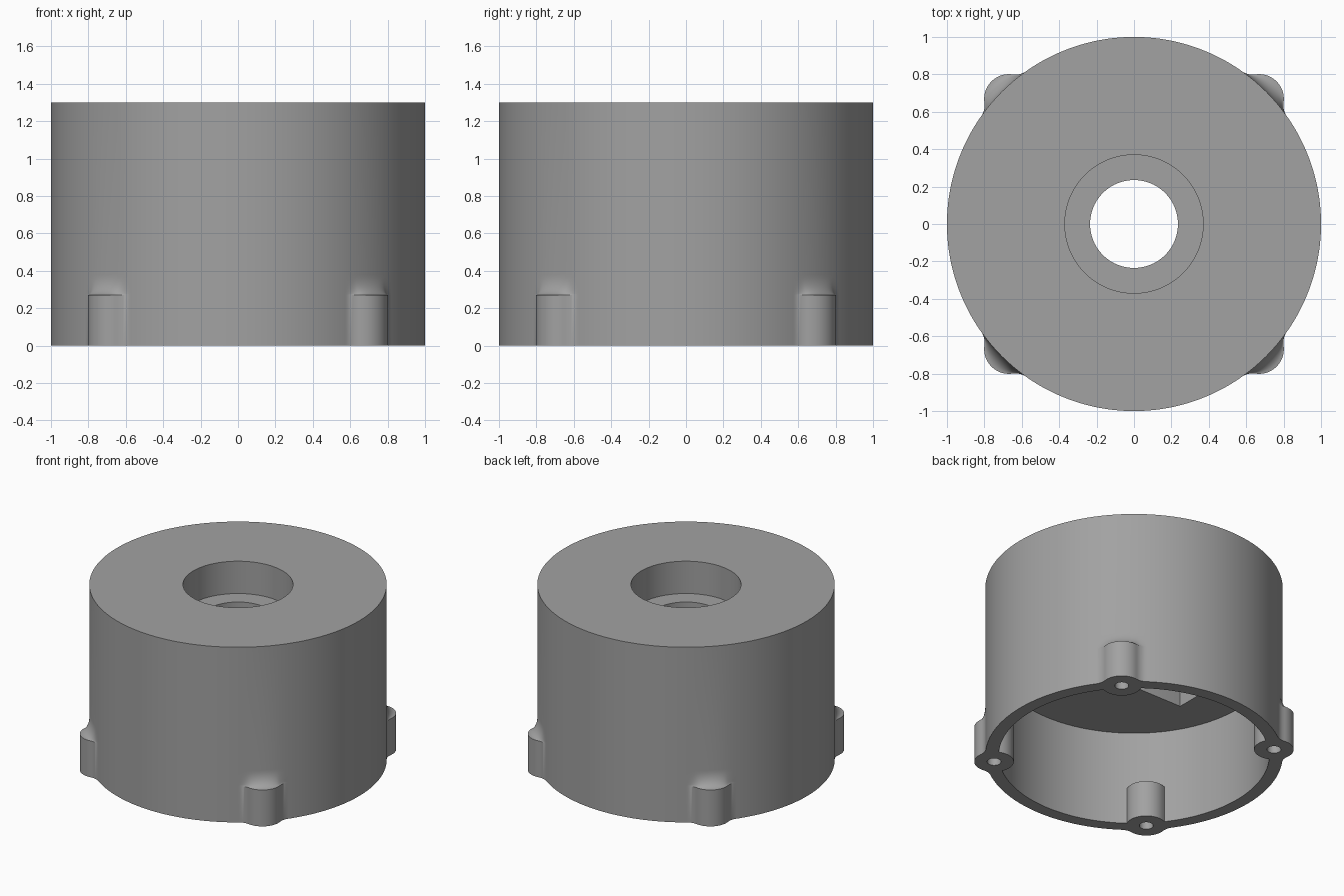
import bpy, bmesh, math

if "Cube" in bpy.data.objects:
    bpy.data.objects.remove(bpy.data.objects["Cube"])

BOSS_D, BOSS_R, BOSS_H = 0.945, 0.133, 0.27   # screw boss distance, radius, height
FILLET, FLARE = 0.10, 0.11                    # side fillet, height of the boss top sweep
CAVITY_R, CAVITY_H = 0.91, 0.70
HEIGHT, STEP_Z = 1.30, 1.06
N = 720

grey = bpy.data.materials.new("grey plastic")
grey.diffuse_color = (0.36, 0.36, 0.36, 1)
grey.use_nodes = True
grey.node_tree.nodes["Principled BSDF"].inputs["Base Color"].default_value = grey.diffuse_color


def mesh_object(name, bm):
    bmesh.ops.recalc_face_normals(bm, faces=bm.faces[:])
    me = bpy.data.meshes.new(name)
    bm.to_mesh(me)
    bm.free()
    me.materials.append(grey)
    ob = bpy.data.objects.new(name, me)
    bpy.context.collection.objects.link(ob)
    return ob


def ring_solid(name, layers, radius):
    """Closed solid from stacked rings; radius(phi, layer), phi = angle from nearest boss."""
    bm = bmesh.new()
    rings = []
    for layer in layers:
        ring = []
        for i in range(N):
            a = 2 * math.pi * i / N
            phi = abs(a % (math.pi / 2) - math.pi / 4)
            r = radius(phi, layer)
            ring.append(bm.verts.new((r * math.cos(a), r * math.sin(a), layer[0])))
        rings.append(ring)
    for lo, hi in zip(rings, rings[1:]):
        for i in range(N):
            j = (i + 1) % N
            bm.faces.new((lo[i], lo[j], hi[j], hi[i]))
    bm.faces.new(rings[0][::-1])
    bm.faces.new(rings[-1])
    return mesh_object(name, bm)


def cylinder(name, r, z0, z1, x=0, y=0, n=96):
    bm = bmesh.new()
    bmesh.ops.create_cone(bm, cap_ends=True, segments=n, radius1=r, radius2=r, depth=z1 - z0)
    bmesh.ops.translate(bm, verts=bm.verts[:], vec=(x, y, (z0 + z1) / 2))
    return mesh_object(name, bm)


def box(name, x0, x1, y0, y1, z0, z1):
    bm = bmesh.new()
    bmesh.ops.create_cube(bm, size=1)
    bmesh.ops.scale(bm, verts=bm.verts[:], vec=(x1 - x0, y1 - y0, z1 - z0))
    bmesh.ops.translate(bm, verts=bm.verts[:],
                        vec=((x0 + x1) / 2, (y0 + y1) / 2, (z0 + z1) / 2))
    return mesh_object(name, bm)


# Plan outline of the outer wall: boss arc, concave fillet, then the main cylinder
D_F = 1 + FILLET
PHI_F = math.acos((D_F**2 + BOSS_D**2 - (BOSS_R + FILLET)**2) / (2 * D_F * BOSS_D))
T = BOSS_R / (BOSS_R + FILLET)
PHI_T = math.atan2(T * D_F * math.sin(PHI_F),
                   BOSS_D + T * (D_F * math.cos(PHI_F) - BOSS_D))


def plan(phi):
    if phi < PHI_T:
        return BOSS_D * math.cos(phi) + math.sqrt(BOSS_R**2 - (BOSS_D * math.sin(phi))**2)
    if phi < PHI_F:
        d = PHI_F - phi
        return D_F * math.cos(d) - math.sqrt(max(0, FILLET**2 - (D_F * math.sin(d))**2))
    return 1.0


def cavity_radius(phi, layer):
    s = BOSS_R**2 - (BOSS_D * math.sin(phi))**2
    if layer[1] and s > 0:
        return min(CAVITY_R, BOSS_D * math.cos(phi) - math.sqrt(s))
    return CAVITY_R


# Outer body, with the boss tops sweeping up into the wall: (height, share of boss left)
layers = [(0, 1)]
for k in range(0, 91, 10):
    t = math.radians(k)
    layers.append((BOSS_H + FLARE * (1 - math.cos(t)), 1 - math.sin(t)))
layers.append((HEIGHT, 0))
housing = ring_solid("housing", layers,
                     lambda phi, layer: 1 + (plan(phi) - 1) * layer[1])

# Lower cavity leaving the inner halves of the bosses standing
cutters = [ring_solid("cavity_cutter",
                      [(-0.1, 1), (BOSS_H, 1), (BOSS_H + 0.0005, 0), (CAVITY_H, 0)],
                      cavity_radius)]

# Off-centre rectangular pocket in the cavity ceiling
cutters.append(box("pocket_cutter", -0.59, 0.25, -0.22, 0.22, 0.6, 0.93))

# Stepped centre bore and screw holes
cutters.append(cylinder("bore_cutter", 0.235, 0.6, 1.2))
cutters.append(cylinder("counterbore_cutter", 0.37, STEP_Z, 1.5))
c = BOSS_D * math.sqrt(0.5)
for sx in (-1, 1):
    for sy in (-1, 1):
        cutters.append(cylinder("screw_hole_cutter", 0.047, -0.1, 0.22, sx * c, sy * c, 32))

for cutter in cutters:
    mod = housing.modifiers.new(cutter.name, 'BOOLEAN')
    mod.operation = 'DIFFERENCE'
    mod.solver = 'EXACT'
    mod.object = cutter

# Bake the cuts, remove the cutters, shade
bpy.context.view_layer.objects.active = housing
housing.select_set(True)
for mod in list(housing.modifiers):
    bpy.ops.object.modifier_apply(modifier=mod.name)
for cutter in cutters:
    bpy.data.objects.remove(cutter)
bpy.ops.object.shade_smooth_by_angle(angle=math.radians(30))
